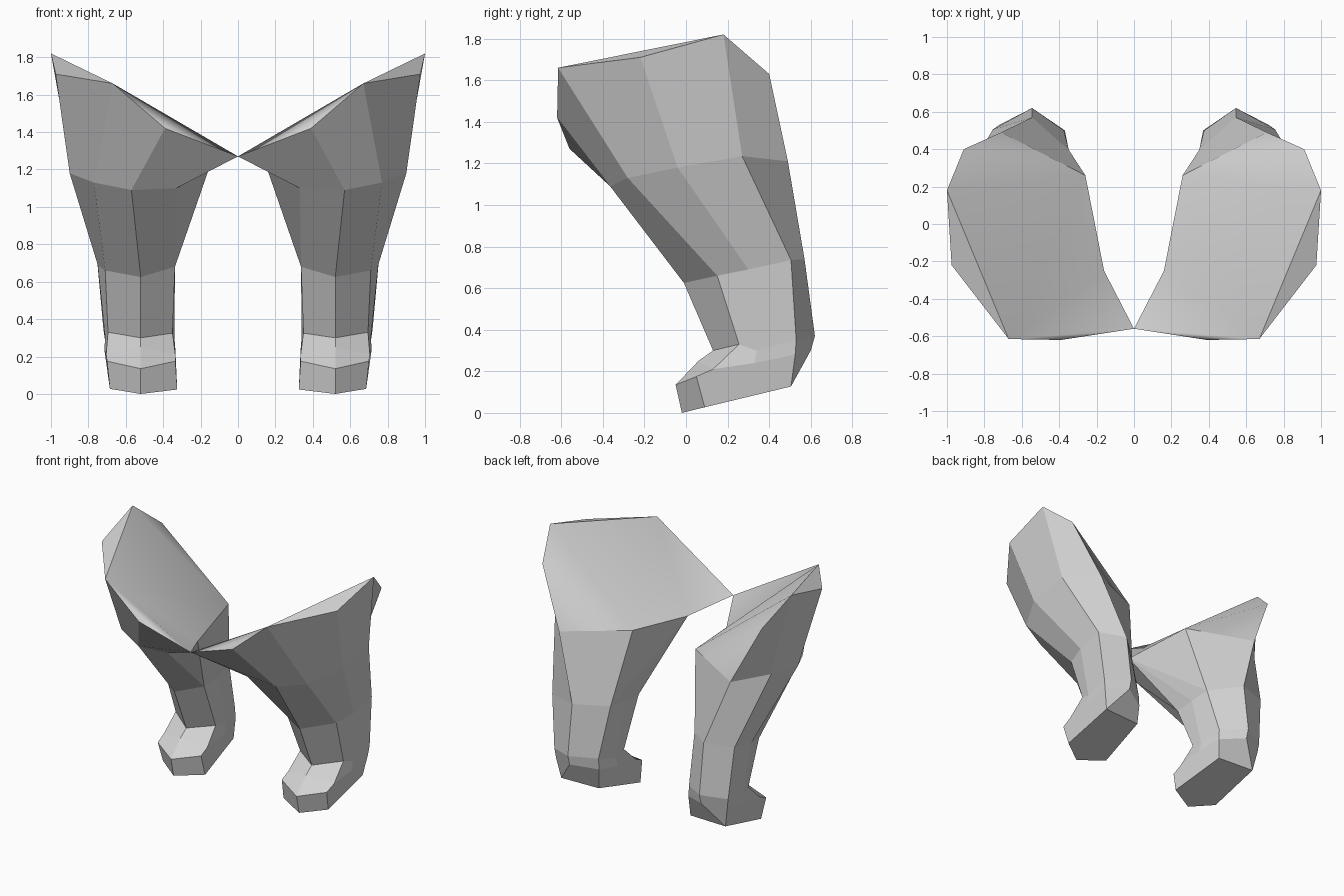
import bpy, bmesh

if "Cube" in bpy.data.objects:
    bpy.data.objects.remove(bpy.data.objects["Cube"])

grey = bpy.data.materials.new("plain grey")
grey.diffuse_color = (0.65, 0.65, 0.65, 1)
grey.use_nodes = True
grey.node_tree.nodes["Principled BSDF"].inputs["Base Color"].default_value = grey.diffuse_color

# Cross-sections of one leg, ordered: front, front-outer, outer, back-outer,
# back, back-inner, inner, front-inner
thigh = [(.57, -.365, 1.09), (.77, -.28, 1.13), (.90, -.04, 1.18), (.895, .27, 1.235),
         (.71, .49, 1.21), (.26, .26, 1.25), (.16, -.25, 1.19), (.33, -.36, 1.10)]
shin = [(.52, -.01, .625), (.71, .15, .66), (.75, .30, .69), (.755, .505, .735),
        (.545, .57, .74), (.348, .395, .71), (.337, .24, .69), (.337, .08, .68)]
ankle = [(.52, .13, .30), (.695, .255, .33), (.71, .34, .30), (.72, .53, .35),
         (.545, .62, .37), (.375, .50, .35), (.34, .34, .30), (.35, .235, .325)]
instep = [(.52, .06, .25), (.705, .13, .21), (.715, .33, .24), (.71, .525, .28),
          (.545, .60, .30), (.37, .50, .27), (.335, .33, .24), (.335, .115, .21)]
# Upper rim; it meets the thigh section at the back and inside
rim = [(0, -.56, 1.27), (.39, -.62, 1.42), (.67, -.615, 1.66),
       (.975, -.22, 1.71), (1, .18, 1.82), (.91, .40, 1.63)]
# Toe edge (front, outer, inner) and sole (front, outer, inner, heel outer, heel inner)
toe = [(.52, -.05, .135), (.70, .05, .175), (.335, .04, .175)]
sole = [(.52, -.02, 0), (.685, .09, .027), (.325, .075, .0235),
        (.68, .505, .127), (.38, .49, .1235)]


def build_leg(name, side):
    bm = bmesh.new()
    ring = lambda pts: [bm.verts.new((side * x, y, z)) for x, y, z in pts]
    r, th, sh, an, ins, t, s = map(ring, (rim, thigh, shin, ankle, instep, toe, sole))

    # Leg tube
    for upper, lower in ((th, sh), (sh, an), (an, ins)):
        for i in range(8):
            j = (i + 1) % 8
            if upper is th and i in (5, 6):
                continue
            bm.faces.new((upper[i], upper[j], lower[j], lower[i]))
    # Inner thigh, folded outwards from the inner corner
    bm.faces.new((th[6], th[7], sh[7]))
    bm.faces.new((th[6], sh[7], sh[6]))
    bm.faces.new((th[6], sh[6], sh[5]))
    bm.faces.new((th[5], th[6], sh[5]))
    # Haunch between rim and thigh
    for i in range(5):
        bm.faces.new((r[i], r[i + 1], th[i], th[i - 1]))
    bm.faces.new((r[0], th[7], th[6]))
    # Foot: toe top, toe front, sides, heel and sole
    bm.faces.new((ins[0], ins[1], t[1], t[0]))
    bm.faces.new((ins[7], ins[0], t[0], t[2]))
    bm.faces.new((t[0], t[1], s[1], s[0]))
    bm.faces.new((t[2], t[0], s[0], s[2]))
    bm.faces.new((t[1], ins[1], ins[2], ins[3], s[3], s[1]))
    bm.faces.new((t[2], ins[7], ins[6], ins[5], s[4], s[2]))
    bm.faces.new((ins[3], ins[4], s[3]))
    bm.faces.new((ins[4], ins[5], s[4], s[3]))
    bm.faces.new((s[0], s[1], s[3], s[4], s[2]))
    # Cut surface at the top, smooth inside a sharp border
    bm.faces.new((r[2], r[3], r[4]))
    back, inner, corner = th[4], th[5], th[6]
    cap = [bm.faces.new(f) for f in (
        (r[0], r[1], r[2]), (r[0], r[2], corner), (corner, r[2], inner),
        (inner, r[2], r[4]), (inner, r[4], r[5]), (inner, r[5], back))]
    for f in cap:
        f.smooth = True
    for e in bm.edges:
        if sum(f in cap for f in e.link_faces) == 1:
            e.smooth = False

    bmesh.ops.recalc_face_normals(bm, faces=bm.faces[:])
    mesh = bpy.data.meshes.new(name)
    bm.to_mesh(mesh)
    bm.free()
    mesh.materials.append(grey)
    bpy.context.collection.objects.link(bpy.data.objects.new(name, mesh))


build_leg("right_hind_leg", 1)
build_leg("left_hind_leg", -1)
